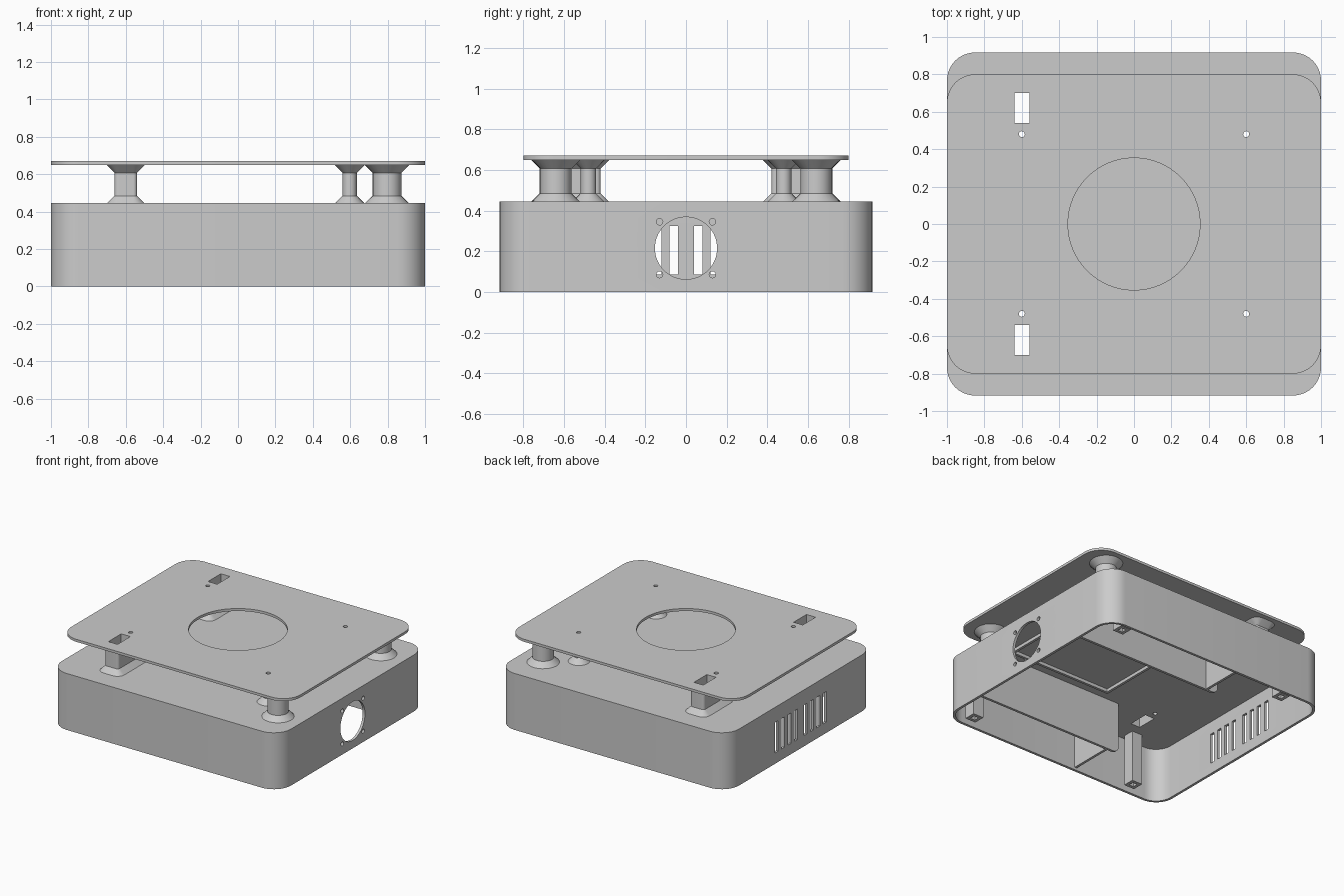
import bpy, bmesh, math
from mathutils import Matrix, Vector

if "Cube" in bpy.data.objects:
    bpy.data.objects.remove(bpy.data.objects["Cube"], do_unlink=True)

grey = bpy.data.materials.new("plain grey")
grey.use_nodes = True
GREY = (0.6, 0.6, 0.6, 1)
grey.diffuse_color = GREY
grey.node_tree.nodes["Principled BSDF"].inputs["Base Color"].default_value = GREY


def loft(bm, cx, cy, hx, hy, r, levels, seg=10):
    """Rounded rectangle stacked through (z, offset) levels and capped."""
    rings = []
    for z, off in levels:
        rad, ring = r + off, []
        for k, (sx, sy) in enumerate([(1, 1), (-1, 1), (-1, -1), (1, -1)]):
            for i in range(seg + 1):
                a = math.pi / 2 * (k + i / seg)
                ring.append(bm.verts.new((cx + sx * (hx - r) + rad * math.cos(a),
                                          cy + sy * (hy - r) + rad * math.sin(a), z)))
        rings.append(ring)
    n = len(rings[0])
    for lo, hi in zip(rings, rings[1:]):
        for i in range(n):
            bm.faces.new((lo[i], lo[(i + 1) % n], hi[(i + 1) % n], hi[i]))
    bm.faces.new(rings[0][::-1])
    bm.faces.new(rings[-1])
    bmesh.ops.remove_doubles(bm, verts=bm.verts, dist=1e-5)


def box(bm, lo, hi):
    lo, hi = Vector(lo), Vector(hi)
    m = Matrix.Translation((lo + hi) / 2) @ Matrix.Diagonal((hi - lo).to_4d())
    return bmesh.ops.create_cube(bm, size=1, matrix=m)["verts"]


def rod(bm, centre, r, depth, axis="Z", seg=24):
    m = Matrix.Translation(centre)
    if axis == "X":
        m = m @ Matrix.Rotation(math.pi / 2, 4, "Y")
    bmesh.ops.create_cone(bm, cap_ends=True, segments=seg, radius1=r, radius2=r,
                          depth=depth, matrix=m)


def finish(name, bm):
    bmesh.ops.recalc_face_normals(bm, faces=bm.faces)
    mesh = bpy.data.meshes.new(name)
    bm.to_mesh(mesh)
    bm.free()
    mesh.materials.append(grey)
    ob = bpy.data.objects.new(name, mesh)
    bpy.context.collection.objects.link(ob)
    return ob


def cut(ob, bm):
    cutter = finish("cutter", bm)
    cutter.hide_render = True
    mod = ob.modifiers.new("cut", "BOOLEAN")
    mod.operation, mod.solver, mod.object = "DIFFERENCE", "EXACT", cutter
    bpy.context.view_layer.objects.active = ob
    bpy.ops.object.modifier_apply(modifier=mod.name)
    bpy.data.objects.remove(cutter, do_unlink=True)


def vertical_holes(bm):
    """Cable slots and screw holes shared by the case, posts and plate."""
    for s in (-1, 1):
        y = s * 0.62
        box(bm, (-0.64, y - 0.08, 0.35), (-0.56, y + 0.08, 0.8))
        for x in (-0.6, 0.6):
            rod(bm, (x, s * 0.48, 0.6), 0.016, 0.5, seg=16)


parts = []

# Open-bottomed case shell
bm = bmesh.new()
loft(bm, 0, 0, 1, 0.917, 0.15, [(0, 0), (0.445, 0)])
case = finish("case", bm)
bm = bmesh.new()
loft(bm, 0, 0, 0.98, 0.897, 0.13, [(-0.1, 0), (0.425, 0)])
cut(case, bm)

# Fan opening with its screw holes, vent slots, top holes
bm = bmesh.new()
rod(bm, (1, 0, 0.215), 0.153, 0.2, "X", 64)
for y in (-0.13, 0.13):
    for z in (0.085, 0.345):
        rod(bm, (1, y, z), 0.016, 0.2, "X", 16)
for y in (0.06, 0.14, 0.22, 0.30):
    for s in (-1, 1):
        box(bm, (-1.1, s * y - 0.02, 0.085), (-0.9, s * y + 0.02, 0.325))
vertical_holes(bm)
cut(case, bm)
parts.append(case)

# Top plate with round opening
bm = bmesh.new()
loft(bm, 0, 0, 1, 0.8, 0.15, [(0.65, 0), (0.67, 0)])
plate = finish("top_plate", bm)
bm = bmesh.new()
rod(bm, (0, 0, 0.66), 0.353, 0.2, seg=64)
vertical_holes(bm)
cut(plate, bm)
parts.append(plate)

# Flared posts between case and plate
FLARE = [(0.445, 0.04), (0.485, 0), (0.607, 0), (0.65, 0.043)]
POSTS = [("cable_post", -0.6, 0.57, 0.06, 0.15, 0.02, True),
         ("screw_post", 0.597, 0.48, 0.038, 0.038, 0.038, True),
         ("support_post", 0.797, 0.64, 0.077, 0.077, 0.077, False)]
for name, x, y, hx, hy, r, drilled in POSTS:
    for s, side in ((-1, "front"), (1, "back")):
        bm = bmesh.new()
        loft(bm, x, s * y, hx, hy, r, FLARE, 6)
        post = finish(f"{side}_{name}", bm)
        if drilled:
            bm = bmesh.new()
            vertical_holes(bm)
            cut(post, bm)
        parts.append(post)

# Inner dividers, their cross ribs and the screw legs
for s, side in ((-1, "front"), (1, "back")):
    bm = bmesh.new()
    box(bm, (-0.31, s * 0.55 - 0.01, 0.02), (0.985, s * 0.55 + 0.01, 0.43))
    corner = [e for e in bm.edges
              if all(v.co.x < 0 and v.co.z < 0.1 for v in e.verts)]
    bmesh.ops.bevel(bm, geom=corner, offset=0.05, segments=6, affect="EDGES", profile=0.5)
    parts.append(finish(f"{side}_divider", bm))

    bm = bmesh.new()
    y0, y1 = sorted((s * 0.55, s * 0.9))
    box(bm, (-0.22, y0, 0.02), (-0.2, y1, 0.43))
    parts.append(finish(f"{side}_rib", bm))

    for x, end in ((-0.68, "right"), (0.8, "left")):
        bm = bmesh.new()
        box(bm, (x - 0.045, s * 0.82 - 0.045, 0.02), (x + 0.045, s * 0.82 + 0.045, 0.43))
        leg = finish(f"{side}_{end}_leg", bm)
        bm = bmesh.new()
        box(bm, (x - 0.02, s * 0.82 - 0.02, -0.1), (x + 0.02, s * 0.82 + 0.02, 0.1))
        cut(leg, bm)
        parts.append(leg)

# Raised frame on the underside of the case top
bm = bmesh.new()
box(bm, (-0.13, -0.45, 0.4), (0.77, 0.45, 0.43))
frame = finish("inner_frame", bm)
bm = bmesh.new()
box(bm, (-0.11, -0.43, 0.3), (0.75, 0.43, 0.5))
cut(frame, bm)
parts.append(frame)

# Smooth rounded walls, crisp edges
bpy.ops.object.select_all(action="DESELECT")
for ob in parts:
    ob.select_set(True)
bpy.context.view_layer.objects.active = case
bpy.ops.object.shade_smooth_by_angle(angle=math.radians(30))
